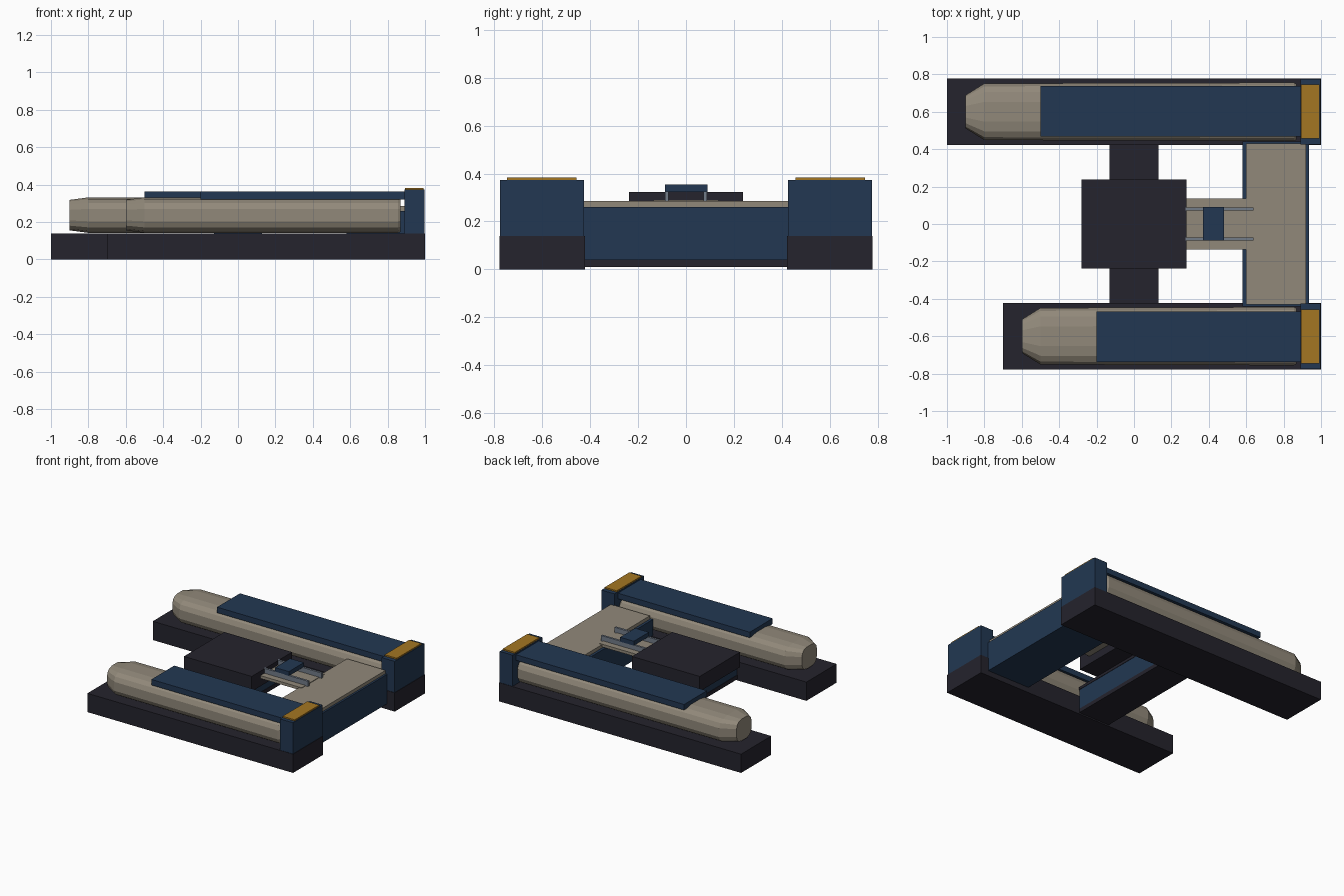
import bpy, bmesh, math

if "Cube" in bpy.data.objects:
    bpy.data.objects.remove(bpy.data.objects["Cube"])


def material(name, color):
    m = bpy.data.materials.new(name)
    m.diffuse_color = (*color, 1)
    m.use_nodes = True
    m.node_tree.nodes["Principled BSDF"].inputs["Base Color"].default_value = m.diffuse_color
    return m


DARK = material("charcoal", (0.018, 0.017, 0.026))
BLUE = material("navy", (0.016, 0.039, 0.085))
TAN = material("warm_grey", (0.285, 0.25, 0.195))
GOLD = material("ochre", (0.37, 0.18, 0.016))
STEEL = material("steel_grey", (0.17, 0.20, 0.25))


def finish(name, bm, mat):
    bmesh.ops.recalc_face_normals(bm, faces=bm.faces)
    me = bpy.data.meshes.new(name)
    bm.to_mesh(me)
    bm.free()
    me.materials.append(mat)
    ob = bpy.data.objects.new(name, me)
    bpy.context.collection.objects.link(ob)
    return ob


def box(name, x, y, z, mat):
    """Box from (min, max) ranges."""
    bm = bmesh.new()
    bmesh.ops.create_cube(bm, size=1)
    for v in bm.verts:
        for i, (a, b) in enumerate((x, y, z)):
            v.co[i] = a if v.co[i] < 0 else b
    return finish(name, bm, mat)


def tube(name, x0, x1, yc, mat, sides=16):
    """Flattened tube with a tapered nose, lofted from rounded-box sections."""
    bm = bmesh.new()
    sections = [(x0, 0.57, 0.86), (x0 + 0.1, 0.97, 1.0),
                (x1 - 0.015, 1.0, 1.0), (x1, 0.95, 0.95)]
    rings = []
    for x, sy, sz in sections:
        ring = []
        for k in range(sides):
            a = 2 * math.pi * (k + 0.5) / sides
            c, s = math.cos(a), math.sin(a)
            y = 0.158 * math.copysign(abs(c) ** 0.65, c)
            z = 0.096 * math.copysign(abs(s) ** 0.65, s)
            ring.append(bm.verts.new((x, yc + y * sy, 0.237 + z * sz)))
        rings.append(ring)
    for r, q in zip(rings, rings[1:]):
        for k in range(sides):
            j = (k + 1) % sides
            bm.faces.new((r[k], r[j], q[j], q[k]))
    bm.faces.new(rings[0])
    bm.faces.new(rings[-1])
    return finish(name, bm, mat)


# Two side hulls: base, tube, cover plate, end block and cap
for side, s, start in (("back", 1, -1.0), ("front", -1, -0.7)):
    def span(a, b):
        return tuple(sorted((s * a, s * b)))
    box(side + "_base", (start, 1.0), span(0.422, 0.778), (0, 0.14), DARK)
    tube(side + "_tube", start + 0.1, 0.87, s * 0.6, TAN)
    box(side + "_cover_plate", (start + 0.5, 0.895), span(0.467, 0.737), (0.32, 0.362), BLUE)
    box(side + "_end_block", (0.89, 0.997), span(0.425, 0.775), (0.14, 0.373), BLUE)
    box(side + "_end_cap", (0.892, 0.992), span(0.457, 0.747), (0.37, 0.383), GOLD)

# Rear cross bar with deck
box("cross_bar", (0.58, 0.935), (-0.44, 0.44), (0.04, 0.26), BLUE)
box("cross_bar_deck", (0.6, 0.92), (-0.43, 0.43), (0.26, 0.285), TAN)

# Middle beam joining the hulls, and the central block
box("beam_floor", (-0.13, 0.13), (-0.425, 0.425), (0.01, 0.04), DARK)
box("beam_body", (-0.127, 0.127), (-0.425, 0.425), (0.04, 0.19), BLUE)
box("beam_top", (-0.13, 0.13), (-0.425, 0.425), (0.19, 0.21), DARK)
box("center_block", (-0.28, 0.28), (-0.238, 0.238), (0.21, 0.322), DARK)

# Walkway with rails and a small carriage
box("walkway", (0.275, 0.62), (-0.135, 0.135), (0.268, 0.289), TAN)
for side, s in (("back", 1), ("front", -1)):
    box(side + "_rail", (0.275, 0.64), (s * 0.08 - 0.008, s * 0.08 + 0.008), (0.285, 0.325), STEEL)
box("carriage", (0.368, 0.482), (-0.088, 0.09), (0.322, 0.355), BLUE)
